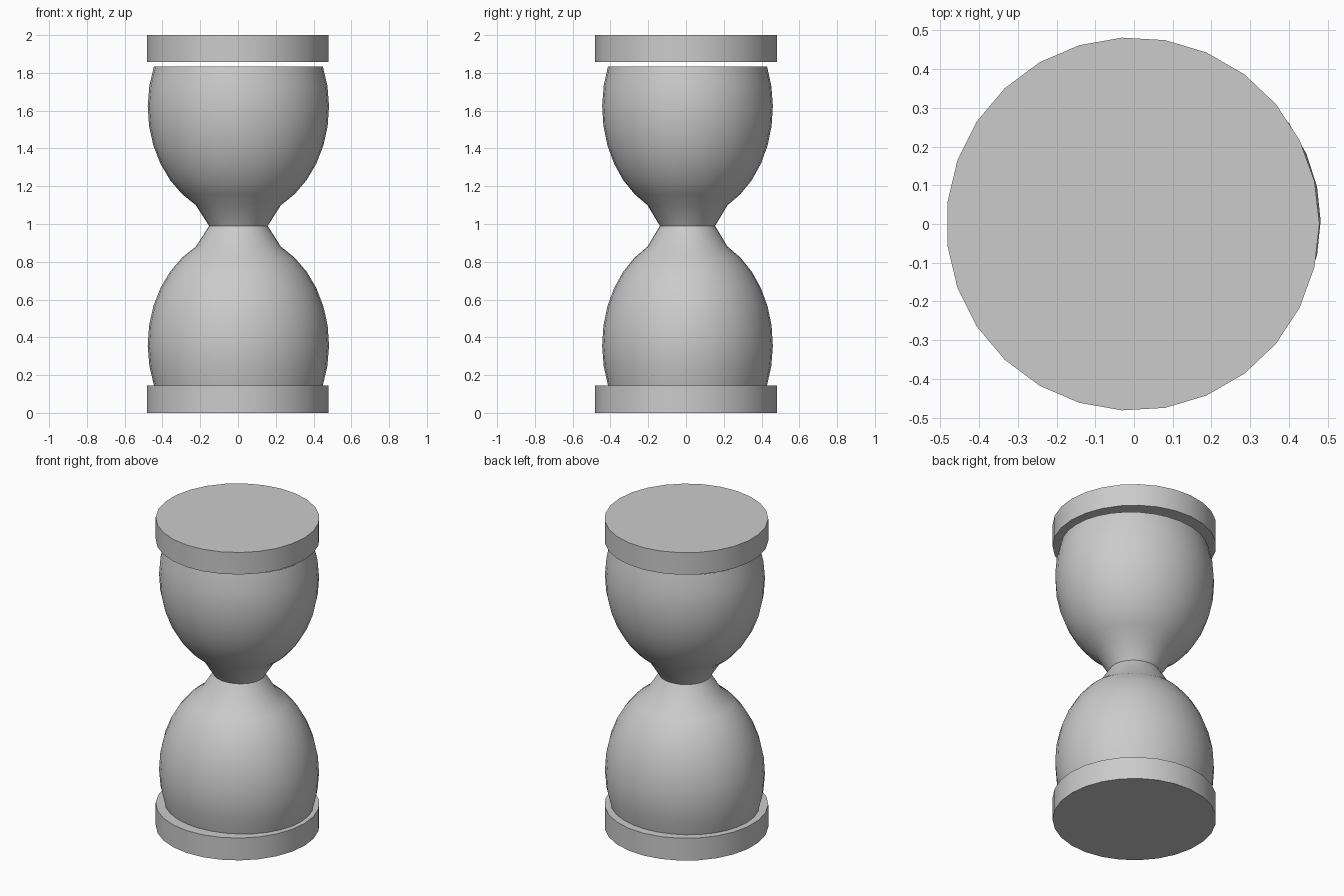
import bpy, bmesh, math

if "Cube" in bpy.data.objects:
    bpy.data.objects.remove(bpy.data.objects["Cube"])

BULB_RX, BULB_RY, BULB_RZ = 0.48, 0.452, 0.589
BULB_Z, NECK_Z = 0.36, 0.99
CX, CY = 0.002, 0.008


def finish(bm, name, angle):
    bmesh.ops.recalc_face_normals(bm, faces=bm.faces)
    mesh = bpy.data.meshes.new(name)
    bm.to_mesh(mesh)
    bm.free()
    obj = bpy.data.objects.new(name, mesh)
    bpy.context.collection.objects.link(obj)
    bpy.ops.object.select_all(action='DESELECT')
    obj.select_set(True)
    bpy.context.view_layer.objects.active = obj
    bpy.ops.object.shade_smooth_by_angle(angle=math.radians(angle))
    return obj


def disc(name, z0, z1, radius=0.482, sides=27):
    bm = bmesh.new()
    ring = [bm.verts.new((radius * math.cos(math.tau * i / sides) - 0.003,
                          radius * math.sin(math.tau * i / sides), z0))
            for i in range(sides)]
    base = bm.faces.new(ring)
    res = bmesh.ops.extrude_face_region(bm, geom=[base], use_keep_orig=True)
    for v in res["geom"]:
        if isinstance(v, bmesh.types.BMVert):
            v.co.z = z1
    finish(bm, name, 30)


def bulb(name, flip, sides=32):
    # ellipsoid arc ending in a straight neck, open at both ends
    lats = [math.radians(-21.4 + i * (62 + 21.4) / 8) for i in range(9)]
    profile = [(math.cos(a), BULB_Z + BULB_RZ * math.sin(a)) for a in lats]
    profile.append((0.155 / BULB_RX, NECK_Z))
    bm = bmesh.new()
    rings = []
    for r, z in profile:
        z = 2 * NECK_Z - z if flip else z
        rings.append([bm.verts.new((CX + BULB_RX * r * math.cos(math.tau * i / sides),
                                    CY + BULB_RY * r * math.sin(math.tau * i / sides), z))
                      for i in range(sides)])
    for a, b in zip(rings, rings[1:]):
        for i in range(sides):
            j = (i + 1) % sides
            quad = (a[i], a[j], b[j], b[i])
            bm.faces.new(quad[::-1] if flip else quad)
    finish(bm, name, 40)


# end caps
disc("base_disc", 0.0, 0.145)
disc("top_disc", 1.857, 2.0)

# glass bulbs
bulb("lower_bulb", False)
bulb("upper_bulb", True)
